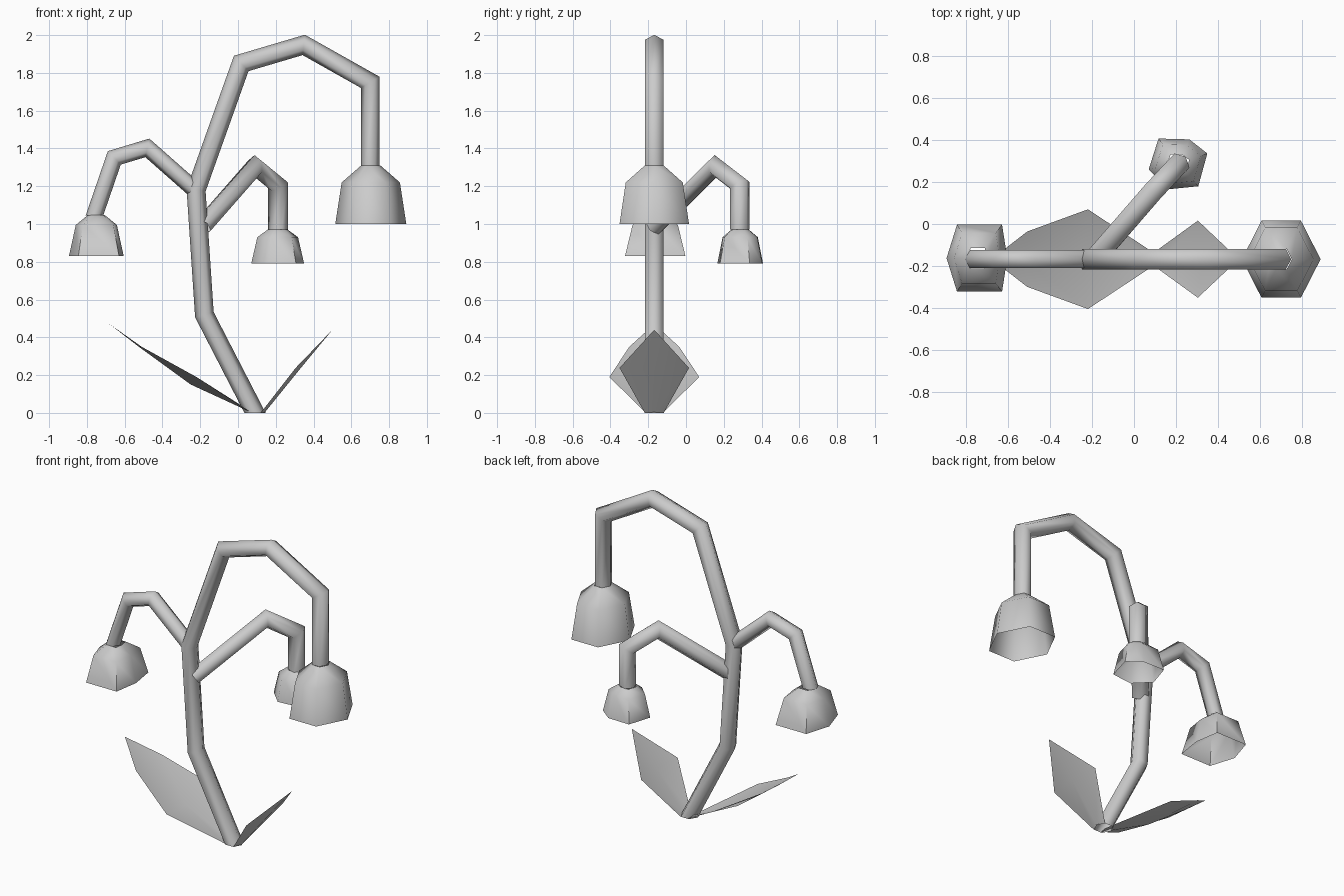
import bpy, math
from mathutils import Vector

if "Cube" in bpy.data.objects:
    bpy.data.objects.remove(bpy.data.objects["Cube"])

Y = -0.168          # depth of the main stem plane
UP = Vector((0, 0, 1))


def make(name, verts, faces):
    mesh = bpy.data.meshes.new(name)
    mesh.from_pydata(verts, [], faces)
    ob = bpy.data.objects.new(name, mesh)
    bpy.context.collection.objects.link(ob)
    bpy.ops.object.select_all(action='DESELECT')
    ob.select_set(True)
    bpy.context.view_layer.objects.active = ob
    bpy.ops.object.shade_smooth_by_angle(angle=math.radians(65))
    return ob


def loft(name, rings):
    n = len(rings[0])
    verts = [v for r in rings for v in r]
    faces = [(i * n + j, i * n + (j + 1) % n, (i + 1) * n + (j + 1) % n, (i + 1) * n + j)
             for i in range(len(rings) - 1) for j in range(n)]
    return make(name, verts, faces)


# Six-sided mitred tube along a path lying in one vertical plane
def tube(name, path, side, r=0.05, flat_start=False):
    pts = [Vector(p) for p in path]
    side = Vector(side).normalized()
    seg = [(b - a).normalized() for a, b in zip(pts, pts[1:])]
    rings = []
    for i, p in enumerate(pts):
        d = seg[min(i, len(seg) - 1)]
        if i == len(pts) - 1:
            n = -UP
        elif i == 0:
            n = UP if flat_start else d
        else:
            n = (seg[i - 1] + d).normalized()
        u = side.cross(n) * (r / max(n.dot(d), 0.5))
        w = side * r * 1.13
        rings.append([p + u * math.cos(a) + w * math.sin(a)
                      for a in (math.tau * k / 6 for k in range(6))])
    return loft(name, rings)


# Open bell flower: one hexagonal outline scaled at neck, shoulder and rim
def bell(name, centre, outline, levels):
    cx, cy = centre
    return loft(name, [[(cx + x * s, cy + y * s, z) for x, y in outline] for z, s in levels])


# Folded leaf: rows of (edge x, edge z, half width, midrib x, midrib z), then a tip
def leaf(name, rows, tip):
    verts, faces = [], []
    for ex, ez, w, mx, mz in rows:
        verts += [(ex, Y - w, ez), (mx, Y, mz), (ex, Y + w, ez)]
    for i in range(len(rows) - 1):
        a = 3 * i
        faces += [(a, a + 1, a + 4, a + 3), (a + 1, a + 2, a + 5, a + 4)]
    t = len(verts)
    verts.append((tip[0], Y, tip[1]))
    faces += [(t - 3, t - 2, t), (t - 2, t - 1, t)]
    return make(name, verts, faces)


# Stem and branches
tube("main_stem", [(x, Y, z) for x, z in
     [(0.09, 0), (-0.178, 0.52), (-0.222, 1.18), (0.017, 1.85), (0.348, 1.948),
      (0.70, 1.75), (0.70, 1.31)]], (0, 1, 0), flat_start=True)
tube("left_branch", [(x, Y, z) for x, z in
     [(-0.21, 1.165), (-0.48, 1.403), (-0.655, 1.35), (-0.76, 1.045)]], (0, 1, 0), 0.044)
tube("back_branch", [(-0.19, Y, 0.985), (0.09, 0.155, 1.305),
                     (0.212, 0.285, 1.205), (0.212, 0.285, 0.97)], (-0.73, 0.68, 0))

# Bell flowers
bell("right_bell", (0.703, Y),
     [(0.188, 0), (0.094, 0.184), (-0.094, 0.184), (-0.188, 0), (-0.094, -0.184), (0.094, -0.184)],
     [(1.31, 0.27), (1.22, 0.82), (1.0, 1)])
bell("left_bell", (-0.75, Y + 0.005),
     [(0.145, 0), (0.12, 0.16), (-0.095, 0.16), (-0.145, 0), (-0.095, -0.16), (0.12, -0.16)],
     [(1.047, 0.31), (0.995, 0.75), (0.83, 1)])
bell("back_bell", (0.21, 0.287),
     [(0.14, 0.05), (0.054, 0.117), (-0.093, 0.121), (-0.14, -0.027), (-0.046, -0.121), (0.097, -0.107)],
     [(0.97, 0.38), (0.93, 0.77), (0.79, 1)])

# Leaves
leaf("left_leaf", [(0.065, 0.005, 0.05, 0.08, 0.0),
                   (-0.22, 0.19, 0.238, -0.25, 0.15),
                   (-0.51, 0.35, 0.132, -0.525, 0.35)], (-0.68, 0.47))
leaf("right_leaf", [(0.12, 0.0, 0.05, 0.14, 0.0),
                    (0.305, 0.238, 0.184, 0.328, 0.232)], (0.50, 0.44))
